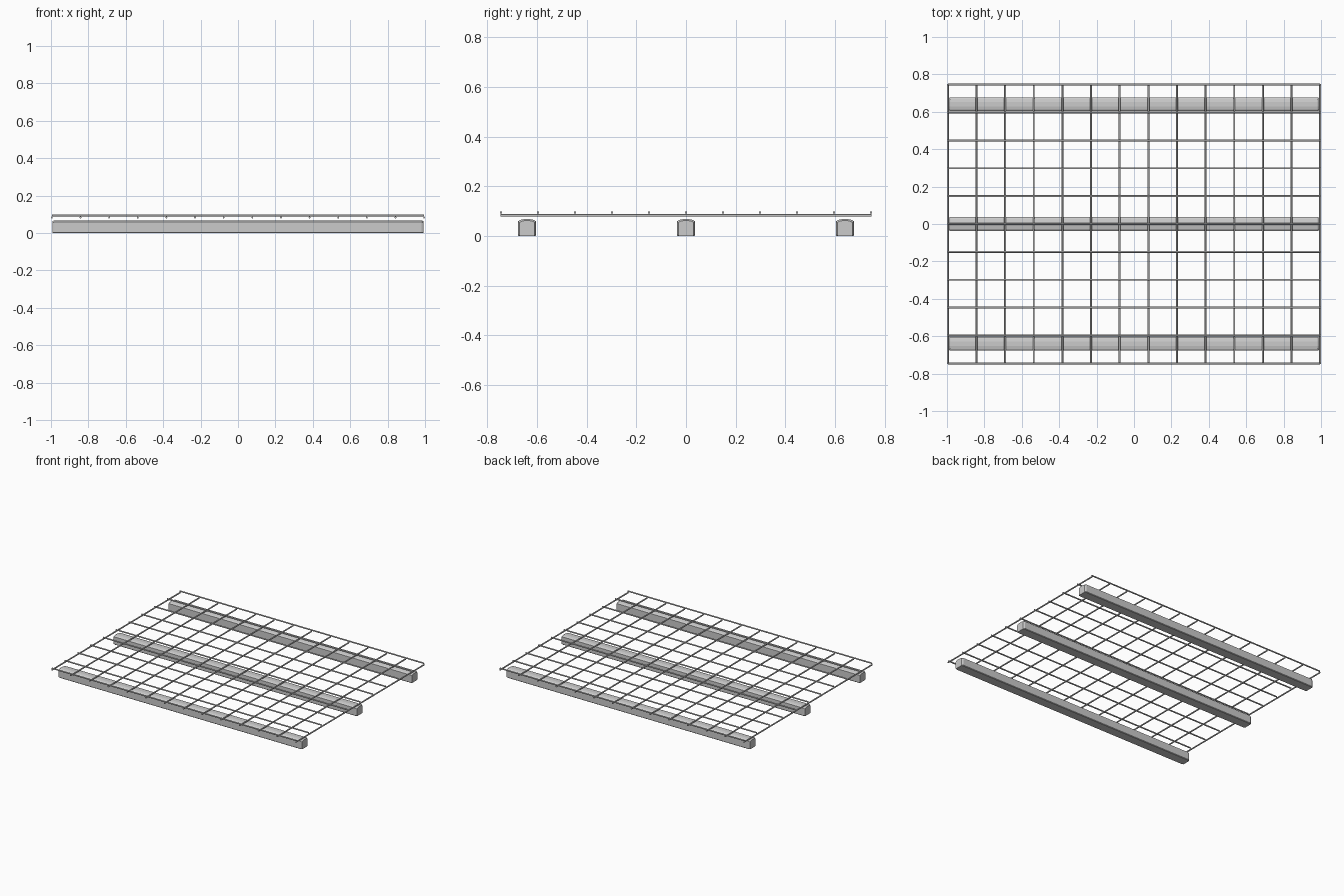
import bpy, bmesh, math

if "Cube" in bpy.data.objects:
    bpy.data.objects.remove(bpy.data.objects["Cube"])

WIRE_R = 0.005


def new_object(name, bm):
    bmesh.ops.recalc_face_normals(bm, faces=bm.faces[:])
    mesh = bpy.data.meshes.new(name)
    bm.to_mesh(mesh)
    bm.free()
    ob = bpy.data.objects.new(name, mesh)
    bpy.context.collection.objects.link(ob)
    return ob


def beam(name, y0):
    # crowned bar: full section along the length, slightly tucked-in ends
    half = [(0.033, 0.0), (0.037, 0.004), (0.037, 0.059), (0.027, 0.065), (0.012, 0.068)]
    section = half + [(-y, z) for y, z in reversed(half)]
    bm = bmesh.new()
    rings = []
    for x, inset in ((-0.993, 0.006), (-0.982, 0), (0.982, 0), (0.993, 0.006)):
        sy = 1 - inset / 0.037
        sz = 1 - inset / 0.068
        rings.append([bm.verts.new((x, y0 + y * sy, z * sz)) for y, z in section])
    n = len(section)
    for a, b in zip(rings, rings[1:]):
        for i in range(n):
            j = (i + 1) % n
            bm.faces.new((a[i], a[j], b[j], b[i]))
    bm.faces.new(rings[0])
    bm.faces.new(rings[-1])
    return new_object(name, bm)


def wire(name, length, location, rotation):
    bpy.ops.mesh.primitive_cylinder_add(vertices=8, radius=WIRE_R, depth=length,
                                        location=location, rotation=rotation)
    ob = bpy.context.object
    ob.name = name
    bpy.ops.object.shade_smooth_by_angle(angle=math.radians(50))


# three supporting beams
for label, y in (("front", -0.64), ("middle", 0.0), ("back", 0.64)):
    beam(label + "_beam", y)

# upper layer of long wires
for i in range(11):
    wire(f"long_wire_{i + 1}", 1.99, (0, -0.745 + 0.149 * i, 0.0945), (0, math.pi / 2, 0))

# lower layer of cross wires
for i in range(14):
    wire(f"cross_wire_{i + 1}", 1.495, (-0.995 + 1.99 / 13 * i, 0, 0.083), (math.pi / 2, 0, 0))
